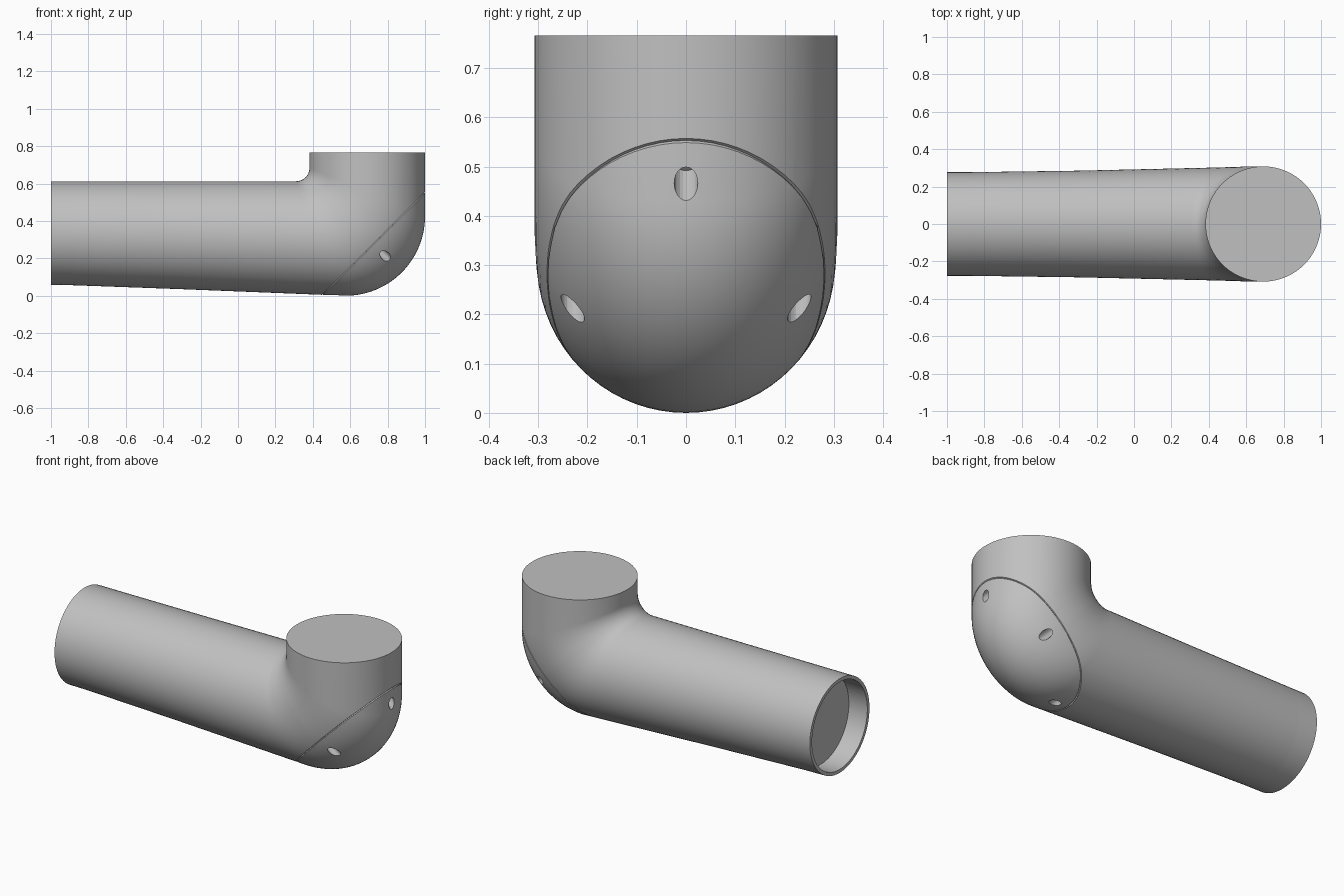
import bpy, bmesh
from math import sin, cos, pi, radians
from mathutils import Vector

if "Cube" in bpy.data.objects:
    bpy.data.objects.remove(bpy.data.objects["Cube"], do_unlink=True)

SIDES = 72
STEPS = 28
AXIS = Vector((1, 0, -1)).normalized()   # direction the rounded cover faces
SEAM = 0.447                             # cover seam lies where x - z equals this

grey = bpy.data.materials.new("light grey")
grey.use_nodes = True
colour = (0.53, 0.53, 0.53, 1)
grey.diffuse_color = colour
grey.node_tree.nodes["Principled BSDF"].inputs["Base Color"].default_value = colour


def section(inner, outer, half_width):
    """Elliptical ring between a point on the inner and the outer bend."""
    a, b = Vector((inner[0], 0, inner[1])), Vector((outer[0], 0, outer[1]))
    mid, half = (a + b) / 2, (a - b) / 2
    return [mid + half * cos(t) + Vector((0, half_width * sin(t), 0))
            for t in (2 * pi * i / SIDES for i in range(SIDES))]


def upright(x, top, bottom, half_width):
    return section((x, top), (x, bottom), half_width)


# Open socket end, then the slightly widening pipe
rings = [
    upright(-0.88, 0.592, 0.078, 0.257),
    upright(-1.0, 0.592, 0.078, 0.257),
    upright(-1.0, 0.612, 0.058, 0.277),
    upright(-0.88, 0.612, 0.056, 0.277),
    upright(-0.3, 0.612, 0.035, 0.285),
]

# Elbow: tight fillet inside, wide round outside
for i in range(STEPS + 1):
    f = i / STEPS
    t = f * pi / 2
    rings.append(section((0.31 + 0.072 * sin(t), 0.684 - 0.072 * cos(t)),
                         (0.575 + 0.425 * sin(t), 0.425 - 0.425 * cos(t)),
                         0.302 + 0.006 * min(1, 2 * f)))

# Flat top of the upright outlet
rings.append(section((0.382, 0.766), (1.0, 0.766), 0.308))

bm = bmesh.new()
loops = [[bm.verts.new(p) for p in ring] for ring in rings]
for a, b in zip(loops, loops[1:]):
    for i in range(SIDES):
        j = (i + 1) % SIDES
        bm.faces.new((a[i], a[j], b[j], b[i]))
bm.faces.new(loops[0])
bm.faces.new(loops[-1])
bmesh.ops.recalc_face_normals(bm, faces=bm.faces[:])

# Crisp line where the socket collar meets the pipe
collar = set(loops[3])
for e in bm.edges:
    if e.verts[0] in collar and e.verts[1] in collar:
        e.smooth = False

# Fine groove around the cover
seam_point = Vector((SEAM, 0, 0))
for offset in (-0.003, 0.003, 0):
    bmesh.ops.bisect_plane(bm, geom=bm.verts[:] + bm.edges[:] + bm.faces[:],
                           dist=0.0001, plane_co=seam_point + AXIS * offset,
                           plane_no=AXIS)
bm.normal_update()
groove = [v for v in bm.verts if abs((v.co - seam_point).dot(AXIS)) < 0.0005]
moves = [(v, v.normal.copy()) for v in groove]
for v, n in moves:
    v.co -= n * 0.005

mesh = bpy.data.meshes.new("elbow_pipe")
bm.to_mesh(mesh)
bm.free()
mesh.materials.append(grey)
pipe = bpy.data.objects.new("elbow_pipe", mesh)
bpy.context.collection.objects.link(pipe)

# Four screw holes running straight down to the seam plane
bpy.context.view_layer.objects.active = pipe
for along, y in ((1.465, 0), (0.535, 0), (1.0, 0.23), (1.0, -0.23)):
    base = Vector(((along + SEAM) / 2, y, (along - SEAM) / 2))
    bpy.ops.mesh.primitive_cylinder_add(vertices=24, radius=0.024, depth=0.4,
                                        location=base + AXIS * 0.2,
                                        rotation=(0, radians(135), 0))
    cutter = bpy.context.object
    cutter.name = "screw_hole_cutter"
    cutter.hide_render = True
    cutter.data.materials.append(grey)
    cut = pipe.modifiers.new("screw_hole", "BOOLEAN")
    cut.operation = "DIFFERENCE"
    cut.solver = "EXACT"
    cut.object = cutter
    bpy.context.view_layer.objects.active = pipe
    bpy.ops.object.modifier_apply(modifier=cut.name)
    bpy.data.objects.remove(cutter, do_unlink=True)

bpy.ops.object.select_all(action="DESELECT")
pipe.select_set(True)
bpy.context.view_layer.objects.active = pipe
bpy.ops.object.shade_smooth_by_angle(angle=radians(30))
